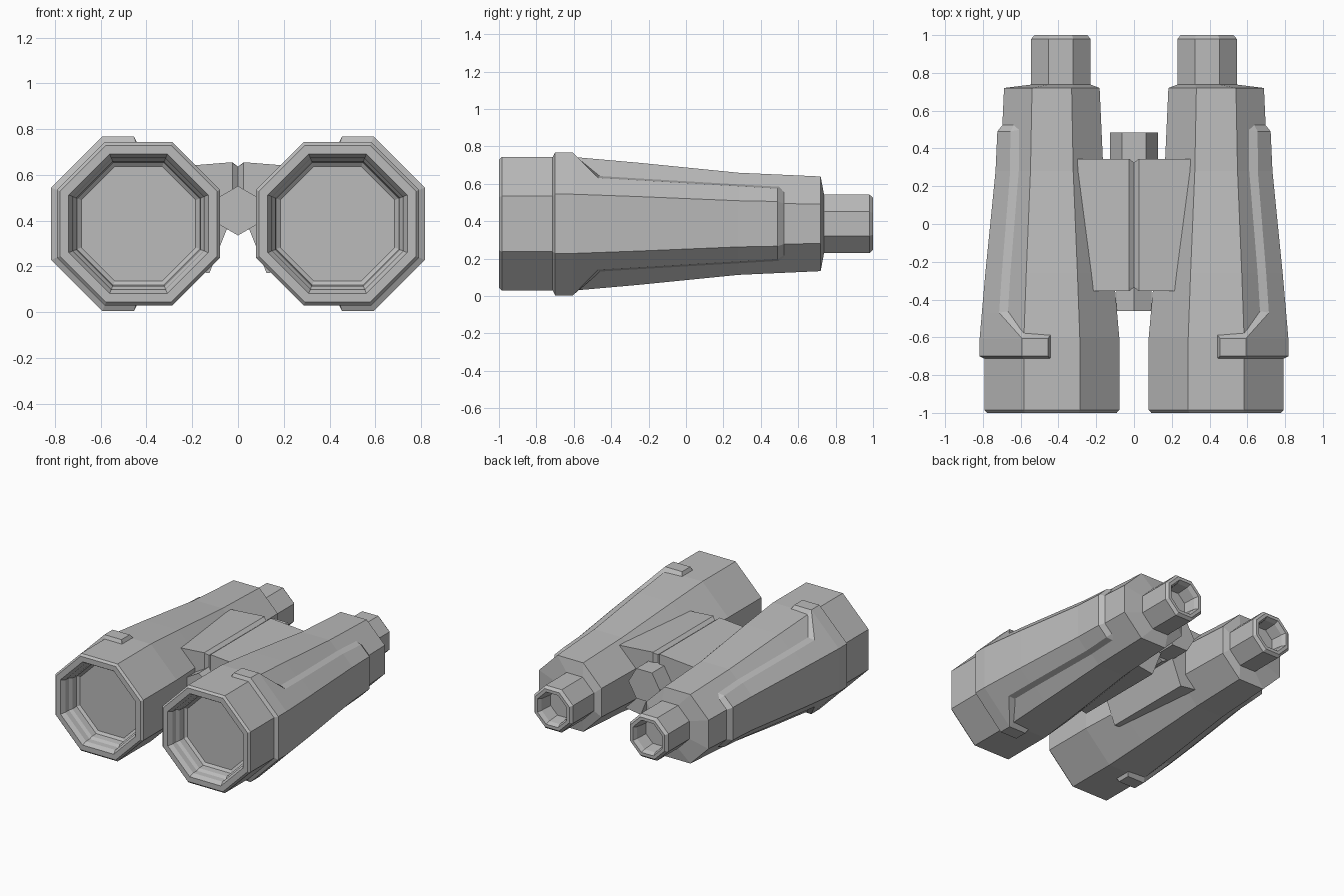
import bpy, bmesh, math

old = bpy.data.objects.get("Cube")
if old:
    bpy.data.objects.remove(old, do_unlink=True)

grey = bpy.data.materials.new("plain_grey")
grey.use_nodes = True
grey.diffuse_color = (0.5, 0.5, 0.5, 1)
grey.node_tree.nodes["Principled BSDF"].inputs["Base Color"].default_value = (0.5, 0.5, 0.5, 1)

T = math.tan(math.pi / 8)
CX, CZ = 0.435, 0.386      # barrel axis
EX = 0.387                 # eyepiece axis
LIFT, SINK = 0.025, 0.005  # grip height above and below the barrel skin


def loft(name, rings, closed=True, caps=True):
    """Skin a list of equal-length point rings into a flat-shaded object."""
    bm = bmesh.new()
    rows = [[bm.verts.new(p) for p in ring] for ring in rings]
    n = len(rows[0])
    for a, b in zip(rows, rows[1:]):
        for i in range(n if closed else n - 1):
            j = (i + 1) % n
            bm.faces.new((a[i], a[j], b[j], b[i]))
    if caps:
        bm.faces.new(rows[0])
        bm.faces.new(rows[-1])
    bmesh.ops.remove_doubles(bm, verts=bm.verts, dist=0.0005)
    bmesh.ops.recalc_face_normals(bm, faces=bm.faces)
    mesh = bpy.data.meshes.new(name)
    bm.to_mesh(mesh)
    bm.free()
    mesh.materials.append(grey)
    obj = bpy.data.objects.new(name, mesh)
    bpy.context.collection.objects.link(obj)
    return obj


def ngon(y, cx, cz, radius, sides, turn):
    angles = [turn + i * math.tau / sides for i in range(sides)]
    return [(cx + radius * math.cos(a), y, cz + radius * math.sin(a)) for a in angles]


def octagon(y, cx, half):
    return ngon(y, cx, CZ, half / math.cos(math.pi / 8), 8, math.pi / 8)


# Barrel outline as (y, half width)
body = [(-0.985, 0.357), (-0.6, 0.357), (-0.26, 0.327), (0.28, 0.273), (0.72, 0.253)]
lens = [(-0.85, 0.25), (-0.865, 0.268), (-0.91, 0.272), (-0.93, 0.285),
        (-0.97, 0.287), (-1.0, 0.305), (-1.0, 0.343)]
eyepiece = [(0.738, 0.157), (0.98, 0.157), (1.0, 0.14), (1.0, 0.118),
            (0.97, 0.105), (0.88, 0.095)]


def skin(y):
    """Half width of the barrel at y."""
    for (y0, h0), (y1, h1) in zip(body, body[1:]):
        if y <= y1:
            return h0 + (h1 - h0) * (y - y0) / (y1 - y0)
    return body[-1][1]


def grip_row(side, y, lift, end, on_top, skirt_dy=0.0):
    """Cross-section of the raised grip, wrapping the outer barrel faces."""
    h, base = skin(y) + lift, skin(y) - SINK
    corner = (h * T, h)
    if on_top:
        edge, foot = (min(end, h * T), h), (min(end, h * T) - 0.015, base)
    else:
        edge = (h * math.sqrt(2) - end, end)
        foot = (base * math.sqrt(2) - end - 0.012, end + 0.012)
        corner = edge
    upper = [(foot, skirt_dy), (edge, 0), (corner, 0), ((h, h * T), 0)]
    row = [(x, y + d, z) for (x, z), d in upper]
    row += [(x, y + d, -z) for (x, z), d in reversed(upper)]
    return [(side * (CX + x), v, CZ + z) for x, v, z in row]


# Grip stations: y, lift, edge position, edge on top face, skirt shift
stations = [(-0.715, -SINK, 0.01, True, 0), (-0.7, LIFT, 0.02, True, -0.01),
            (-0.605, LIFT, 0.02, True, 0.02), (-0.605, LIFT, 1, True, 0.03),
            (-0.47, LIFT, 0.245, False, 0.01), (-0.26, LIFT, 0.233, False, 0),
            (0.28, LIFT, 0.201, False, 0), (0.49, LIFT, 0.188, False, 0.01),
            (0.53, -SINK, 0.165, False, 0)]

for side, label in ((1, "left"), (-1, "right")):
    rings = [octagon(y, side * CX, h) for y, h in lens + body]
    rings += [octagon(y, side * EX, h) for y, h in eyepiece]
    loft(label + "_barrel", rings)
    loft(label + "_grip", [grip_row(side, *s) for s in stations], closed=False, caps=False)

    # Hinge wing, with chamfered inner edges that leave a groove in the middle
    wing = []
    for y, inner in ((-0.355, 0.025), (-0.335, 0), (0.325, 0), (0.345, 0.025)):
        top = 0.636 if inner == 0 else 0.652
        outline = [(inner, top), (0.026, 0.655), (0.34, 0.63), (0.34, 0.2),
                   (0.125, 0.17), (0.05, 0.36), (inner, 0.38)]
        wing.append([(side * x, y, z) for x, z in outline])
    loft(label + "_hinge_wing", wing)

# Hinge rod in front and focus knob behind
loft("hinge_rod", [ngon(y, 0, 0.443, 0.108, 6, math.pi / 6) for y in (-0.46, 0.3)])
loft("focus_knob", [ngon(y, 0, 0.47, 0.127, 6, 0) for y in (0.2, 0.485)])
